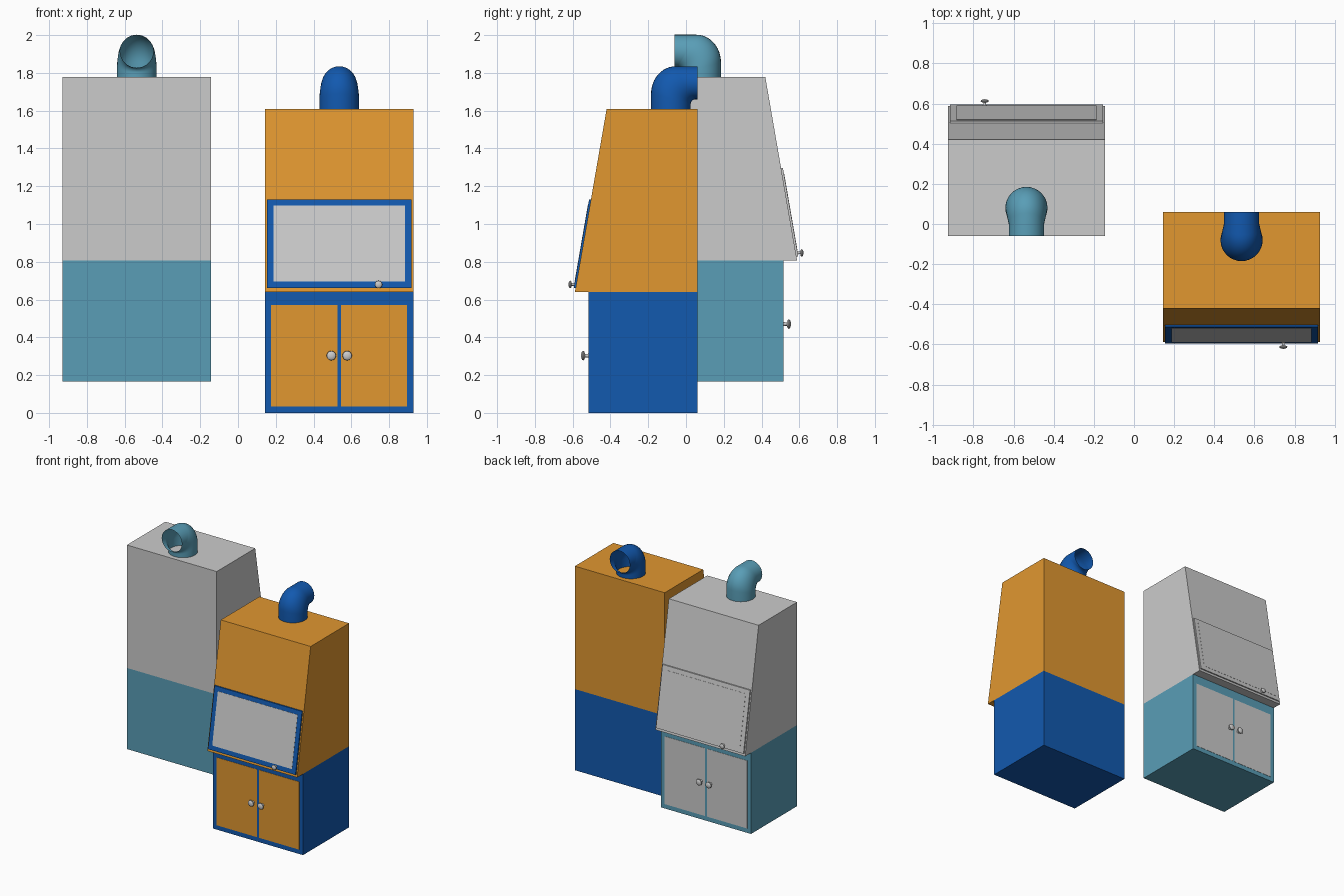
import bpy, bmesh, math
from mathutils import Matrix, Vector

if "Cube" in bpy.data.objects:
    bpy.data.objects.remove(bpy.data.objects["Cube"])


def material(name, rgb):
    m = bpy.data.materials.new(name)
    m.diffuse_color = (*rgb, 1)
    m.use_nodes = True
    m.node_tree.nodes["Principled BSDF"].inputs["Base Color"].default_value = m.diffuse_color
    return m


ORANGE = material("orange", (0.75, 0.31, 0.03))
BLUE = material("blue", (0.006, 0.10, 0.43))
PALE = material("pale_blue", (0.10, 0.34, 0.47))

HALF = 0.392                            # half width of a cabinet
BACK, BASE_FRONT = 0.06, -0.515
BASE_TOP, TOP = 0.64, 1.61
HOOD_LOW, HOOD_HIGH = -0.588, -0.42     # hood front at bottom and top


def hood_y(z):
    return HOOD_LOW + (HOOD_HIGH - HOOD_LOW) * (z - BASE_TOP) / (TOP - BASE_TOP)


def make(name, verts, faces, place, mat=None, smooth=False):
    me = bpy.data.meshes.new(name)
    me.from_pydata(verts, [], faces)
    bm = bmesh.new()
    bm.from_mesh(me)
    bmesh.ops.recalc_face_normals(bm, faces=bm.faces)
    bm.to_mesh(me)
    bm.free()
    ob = bpy.data.objects.new(name, me)
    bpy.context.collection.objects.link(ob)
    ob.matrix_world = place
    if mat:
        me.materials.append(mat)
    if smooth:
        bpy.ops.object.select_all(action='DESELECT')
        ob.select_set(True)
        bpy.context.view_layer.objects.active = ob
        bpy.ops.object.shade_smooth_by_angle(angle=math.radians(40))
    return ob


def prism(name, profile, x0, x1, place, mat=None):
    """Extrude a (y, z) outline from x0 to x1."""
    n = len(profile)
    verts = [(x, y, z) for x in (x0, x1) for y, z in profile]
    faces = [tuple(range(n)), tuple(range(n, 2 * n))]
    faces += [(i, (i + 1) % n, n + (i + 1) % n, n + i) for i in range(n)]
    return make(name, verts, faces, place, mat)


def rings_to_faces(rings, seg):
    return [(r * seg + i, r * seg + (i + 1) % seg,
             (r + 1) * seg + (i + 1) % seg, (r + 1) * seg + i)
            for r in range(rings - 1) for i in range(seg)]


def knob(name, pos, size, place, tilt=0):
    """Turned mushroom knob pointing to -y."""
    prof = [(.45, 0), (.35, .3), (.35, .75), (.8, .85), (1, 1.05),
            (.95, 1.3), (.65, 1.5), (.25, 1.58)]
    seg = 20
    turn = Matrix.Translation(pos) @ Matrix.Rotation(tilt, 4, 'X')
    verts = [turn @ Vector((r * size * math.cos(2 * math.pi * i / seg), -d * size,
                            r * size * math.sin(2 * math.pi * i / seg)))
             for r, d in prof for i in range(seg)]
    faces = rings_to_faces(len(prof), seg)
    faces += [tuple(range(seg)), tuple(range(len(verts) - seg, len(verts)))]
    make(name, verts, faces, place, None, True)


def slanted_panel(name, hx, z0, z1, out, place, mat):
    """Thin panel lying on the sloping hood front."""
    prof = [(hood_y(z0) + .002, z0), (hood_y(z0) - out, z0),
            (hood_y(z1) - out, z1), (hood_y(z1) + .002, z1)]
    prism(name, prof, -hx, hx, place, mat)


def pipe(place, mat):
    """Open elbow: each ring spans an outer and an inner bend point."""
    spans = [((-.185, TOP), (.025, TOP), .105)]
    steps, seg = 12, 32
    for k in range(steps + 1):
        a = math.pi / 2 * k / steps
        c, s = math.cos(a), math.sin(a)
        spans.append(((-.055 - .13 * c, 1.69 + .145 * s),
                      (.05 - .025 * c, 1.635 + .025 * s),
                      .105 - .017 * (k / steps) ** 1.5))
    spans.append(((BACK, 1.835), (BACK, 1.66), .088))
    verts = []
    for o, n, w in spans:
        for i in range(seg):
            a = 2 * math.pi * i / seg
            t = (1 + math.cos(a)) / 2
            verts.append((w * math.sin(a), n[0] + (o[0] - n[0]) * t,
                          n[1] + (o[1] - n[1]) * t))
    make("exhaust_pipe", verts, rings_to_faces(len(spans), seg), place, mat, True)


def cabinet(place, base_mat, hood_mat, frame_mat):
    # cupboard base and sloping hood
    prism("base", [(BACK, 0), (BASE_FRONT, 0), (BASE_FRONT, BASE_TOP), (BACK, BASE_TOP)],
          -HALF, HALF, place, base_mat)
    prism("hood", [(BACK, BASE_TOP), (HOOD_LOW, BASE_TOP), (HOOD_HIGH, TOP), (BACK, TOP)],
          -HALF, HALF, place, hood_mat)
    # sash window
    slanted_panel("window_frame", .382, .66, 1.13, .010, place, frame_mat)
    slanted_panel("window_pane", .348, .695, 1.097, .0115, place, None)
    knob("window_knob", (.208, hood_y(.68) - .009, .68), .02, place, -.0)
    # two doors with knobs
    f = BASE_FRONT
    for side in (-1, 1):
        xs = sorted((side * .008, side * .36))
        prism("door", [(f + .002, .035), (f - .002, .035), (f - .002, .57), (f + .002, .57)],
              xs[0], xs[1], place, hood_mat)
        knob("door_knob", (side * .042, f - .001, .303), .025, place)
    pipe(place, base_mat)


# two cabinets, back to back, one raised
cabinet(Matrix.Translation((.536, 0, 0)), BLUE, ORANGE, BLUE)
cabinet(Matrix.Translation((-.536, 0, .167)) @ Matrix.Rotation(math.pi, 4, 'Z'),
        PALE, None, None)
